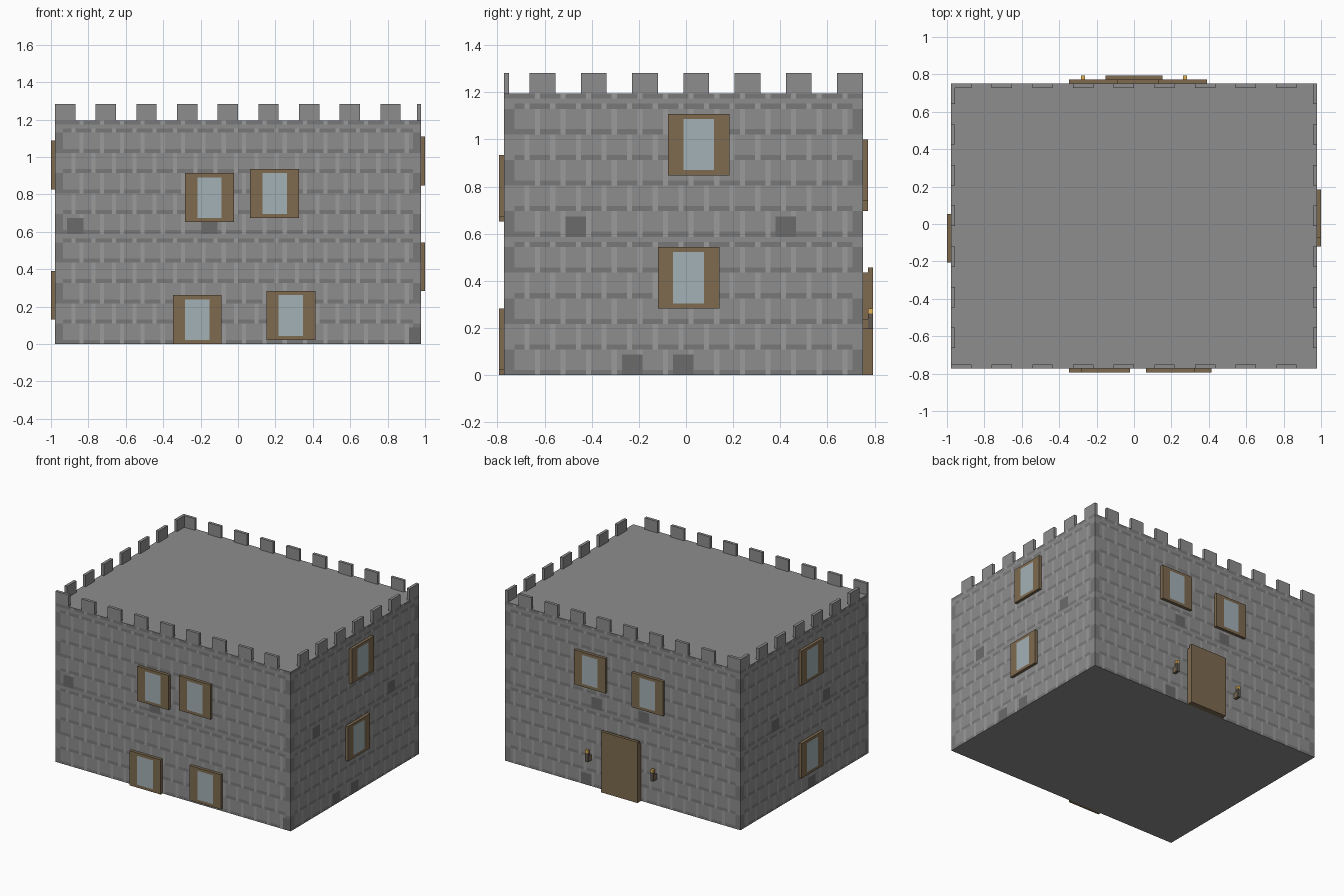
import bpy

if "Cube" in bpy.data.objects:
    bpy.data.objects.remove(bpy.data.objects["Cube"])

# The model sits on a regular block grid: 92 x 73 x 59 cells
C = 2 / 92


def to_world(p):
    return ((p[0] - 46) * C, (p[1] - 36.5) * C, p[2] * C)


def material(name, rgb):
    m = bpy.data.materials.new(name)
    m.diffuse_color = (*rgb, 1)
    m.use_nodes = True
    m.node_tree.nodes["Principled BSDF"].inputs["Base Color"].default_value = m.diffuse_color
    return m


stone = material("stone", (.27, .27, .27))
mortar = material("dark_stone", (.19, .19, .19))
light = material("light_stone", (.33, .33, .33))
patch = material("darkest_stone", (.145, .145, .145))
wood = material("wood", (.21, .145, .08))
glass = material("glass", (.37, .44, .47))
flame = material("flame", (.75, .45, .1))
iron = material("dark_wood", (.12, .10, .08))


def box(name, lo, hi, mats, cuts=None, paint=None):
    """Closed box in cell units; cuts split its faces, paint picks a material per face."""
    cuts = cuts or [(lo[i], hi[i]) for i in range(3)]
    ids, verts, faces, slots = {}, [], [], []

    def vid(p):
        if p not in ids:
            ids[p] = len(verts)
            verts.append(to_world(p))
        return ids[p]

    for ax in range(3):
        a, b = (ax + 1) % 3, (ax + 2) % 3
        for side, w in ((-1, lo[ax]), (1, hi[ax])):
            for u0, u1 in zip(cuts[a], cuts[a][1:]):
                for v0, v1 in zip(cuts[b], cuts[b][1:]):
                    quad = []
                    for u, v in ((u0, v0), (u1, v0), (u1, v1), (u0, v1)):
                        p = [0, 0, 0]
                        p[ax], p[a], p[b] = w, u, v
                        quad.append(vid(tuple(p)))
                    faces.append(quad[::side])
                    mid = [0, 0, 0]
                    mid[ax], mid[a], mid[b] = w, (u0 + u1) / 2, (v0 + v1) / 2
                    slots.append(paint(ax, side, mid) if paint else 0)
    me = bpy.data.meshes.new(name)
    me.from_pydata(verts, [], faces)
    for m in mats:
        me.materials.append(m)
    me.polygons.foreach_set("material_index", slots)
    me.update()
    ob = bpy.data.objects.new(name, me)
    bpy.context.collection.objects.link(ob)
    return ob


# Dark stones on each wall, as (start along wall, start height), 4 x 4 cells
SPOTS = {
    (1, -1): [(4, 27), (37, 27), (88, 0)],
    (1, 1): [(54, 27), (36, 27), (58, 0)],
    (0, 1): [(13, 27), (54, 27), (24, 0), (34, 0)],
    (0, -1): [(22, 27), (50, 27), (30, 0)],
}


# Masonry: dark courses, light upright joints, darker corner stones
def masonry(ax, side, mid):
    if ax == 2:
        return 0
    u, z = int(mid[1 - ax]), int(mid[2])
    end = 91 if ax == 1 else 71
    for su, sz in SPOTS[(ax, side)]:
        if su <= u < su + 4 and sz <= z < sz + 4:
            return 3
    h = z % 27
    row = h // 5
    if u < 3 or u >= end - 2:
        return 1 if row % 2 == 0 else 0
    joint = (u + 2 * (row % 2)) % 5 == 2
    if h % 5 == 0:
        return 2 if joint else 1
    return 2 if joint and h < 25 else 0


box("castle_walls", (1, 1, 0), (91, 71, 55), [stone, mortar, light, patch],
    [range(1, 92), range(1, 72), range(0, 56)], masonry)

# Battlements along the four roof edges
for i in range(9):
    x = 1 + 10 * i
    for label, y in (("front", 1), ("back", 70)):
        box(f"{label}_merlon_{i + 1}", (x, y, 55), (x + 5, y + 1, 59), [stone])
for i in range(7):
    y = 6 + 10 * i
    for label, x in (("left", 1), ("right", 90)):
        box(f"{label}_merlon_{i + 1}", (x, y, 55), (x + 1, y + 5, 59), [stone])


# Window: 12 x 12 wooden panel with a 6 x 10 pane flush in its outer face
def window(name, wall_axis, side, u, z):
    along = 1 - wall_axis
    base = {(1, -1): 0, (1, 1): 71, (0, -1): 0, (0, 1): 91}[(wall_axis, side)]
    lo, hi = [0, 0, z], [0, 0, z + 12]
    lo[wall_axis], hi[wall_axis] = base, base + 1
    lo[along], hi[along] = u, u + 12
    cuts = [None, None, (z, z + 1, z + 11, z + 12)]
    cuts[wall_axis] = (base, base + 1)
    cuts[along] = (u, u + 3, u + 9, u + 12)

    def paint(ax, s, mid):
        pane = u + 3 < mid[along] < u + 9 and z + 1 < mid[2] < z + 11
        return int(ax == wall_axis and s == side and pane)

    box(name, lo, hi, [wood, glass], cuts, paint)


WINDOWS = {
    "front": (1, -1, [(33, 30), (49, 31), (30, 0), (53, 1)]),
    "back": (1, 1, [(30, 32), (52, 34)]),
    "right": (0, 1, [(33, 39), (31, 13)]),
    "left": (0, -1, [(27, 38), (27, 6)]),
}
for label, (ax, side, spots) in WINDOWS.items():
    for n, (u, z) in enumerate(spots):
        window(f"{label}_window_{n + 1}", ax, side, u, z)

# Back door: backing board and a slightly taller leaf
box("door_backing", (39, 71, 0), (53, 72, 20), [wood])
box("door_leaf", (39, 72, 0), (53, 73, 21), [wood])

# Torches either side of the door
for label, x in (("left", 33), ("right", 58)):
    box(f"{label}_torch_bracket", (x, 71, 9), (x + 1, 72, 11), [wood])
    box(f"{label}_torch_stick", (x, 72, 9), (x + 1, 73, 12), [iron])
    box(f"{label}_torch_flame", (x, 72, 12), (x + 1, 73, 13), [flame])
